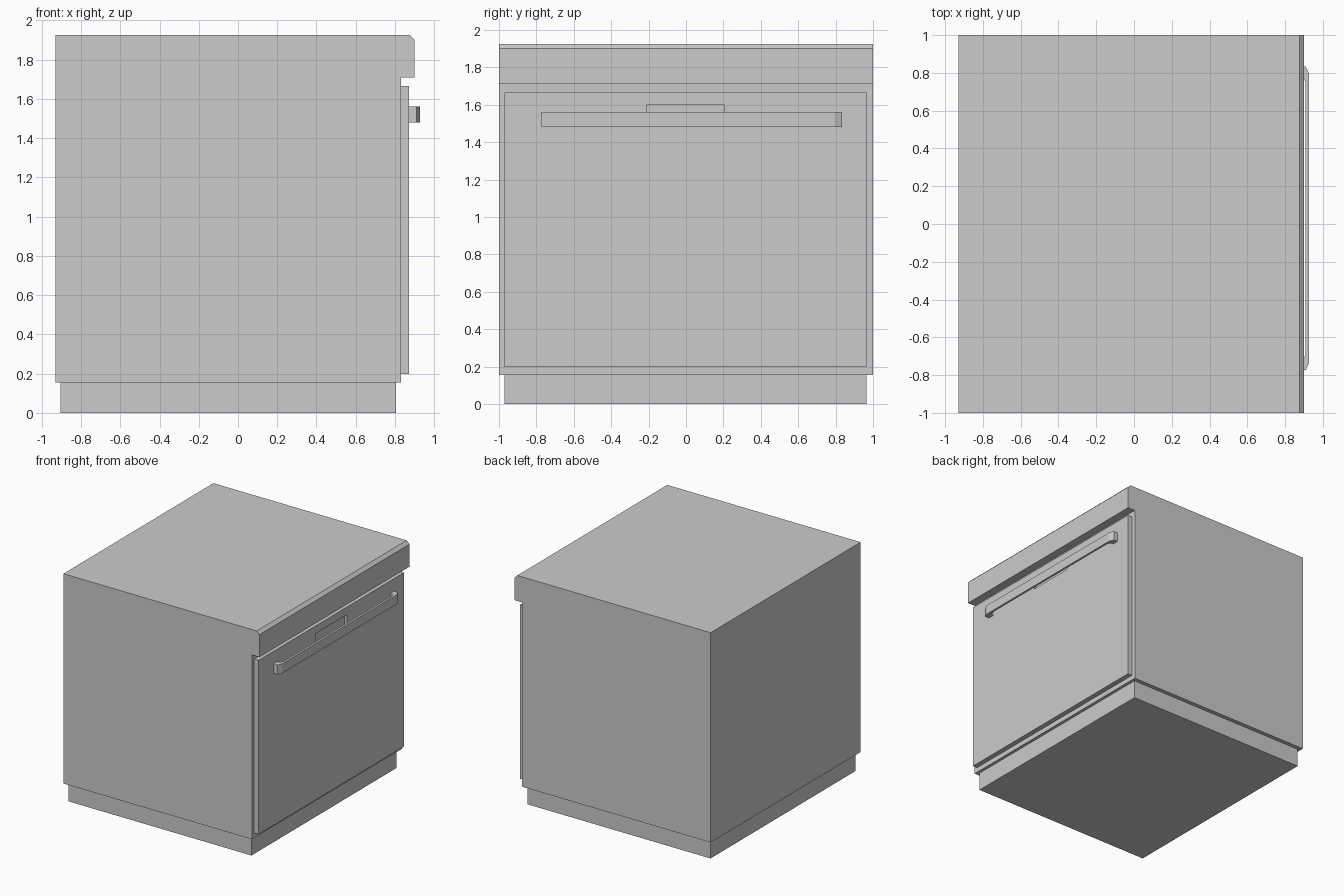
import bpy

if "Cube" in bpy.data.objects:
    bpy.data.objects.remove(bpy.data.objects["Cube"])


def extrude(name, points, axis, lo, hi):
    """Extrude a 2D outline: axis 'y' uses (x, z) points, axis 'z' uses (x, y)."""
    n = len(points)
    place = (lambda p, t: (p[0], t, p[1])) if axis == 'y' else (lambda p, t: (p[0], p[1], t))
    verts = [place(p, t) for t in (lo, hi) for p in points]
    faces = [tuple(range(n)), tuple(range(2 * n - 1, n - 1, -1))]
    faces += [(i, i + n, (i + 1) % n + n, (i + 1) % n) for i in range(n)]
    mesh = bpy.data.meshes.new(name)
    mesh.from_pydata(verts, [], faces)
    obj = bpy.data.objects.new(name, mesh)
    bpy.context.collection.objects.link(obj)
    # consistent outward normals
    bpy.context.view_layer.objects.active = obj
    obj.select_set(True)
    bpy.ops.object.mode_set(mode='EDIT')
    bpy.ops.mesh.select_all(action='SELECT')
    bpy.ops.mesh.normals_make_consistent(inside=False)
    bpy.ops.object.mode_set(mode='OBJECT')
    obj.select_set(False)
    return obj


def box(name, x, y, z):
    outline = [(x[0], y[0]), (x[1], y[0]), (x[1], y[1]), (x[0], y[1])]
    return extrude(name, outline, 'z', *z)


# recessed plinth
box("plinth", (-0.905, 0.805), (-0.97, 0.965), (0, 0.16))

# cabinet with overhanging, chamfered control panel
extrude("cabinet", [(-0.93, 0.155), (0.83, 0.155), (0.83, 1.71), (0.9, 1.71),
                    (0.9, 1.9), (0.875, 1.925), (-0.93, 1.925)], 'y', -1, 1)

# door with a shallow pocket behind the handle
door = box("door", (0.83, 0.872), (-0.97, 0.965), (0.197, 1.665))
cutter = box("pocket_cutter", (0.85, 0.9), (-0.21, 0.205), (1.5, 1.6))
cutter.hide_render = True
cutter.hide_set(True)
cut = door.modifiers.new("pocket", 'BOOLEAN')
cut.operation = 'DIFFERENCE'
cut.object = cutter
cut.solver = 'EXACT'

# bar handle with bevelled ends, outline mirrored about its own centre
centre = 0.03
outer = [(0.871, 0.803), (0.91, 0.803), (0.927, 0.765)]
inner = [(0.909, 0.72), (0.895, 0.75), (0.871, 0.75)]
half = outer[::-1]
outline = ([(x, centre + d) for x, d in inner[::-1]][::-1]
           + [(x, centre + d) for x, d in outer]
           + [(x, centre - d) for x, d in half]
           + [(x, centre - d) for x, d in inner[::-1]])
extrude("handle", outline, 'z', 1.48, 1.56)
